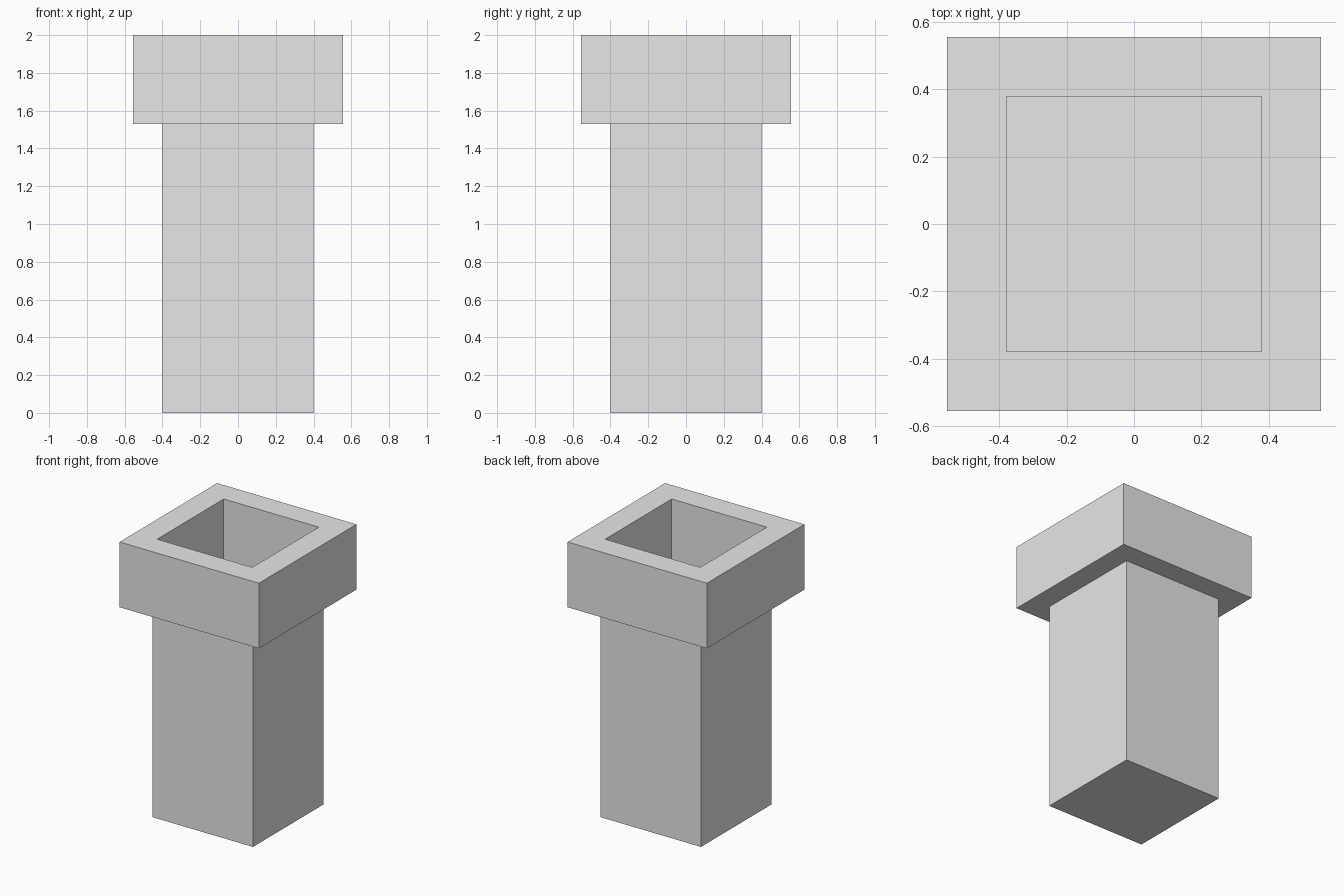
import bpy
import bmesh

old = bpy.data.objects.get("Cube")
if old:
    bpy.data.objects.remove(old, do_unlink=True)

SHAFT, RIM, BORE = 0.4, 0.555, 0.379    # half widths
TOP, COLLAR, FLOOR = 2.0, 1.53, 0.06    # heights

grey = bpy.data.materials.new("light grey")
grey.use_nodes = True
colour = (0.8, 0.8, 0.8, 1)
grey.diffuse_color = colour
grey.node_tree.nodes["Principled BSDF"].inputs["Base Color"].default_value = colour


def square_ring(bm, half, z):
    corners = ((-1, -1), (1, -1), (1, 1), (-1, 1))
    return [bm.verts.new((x * half, y * half, z)) for x, y in corners]


# Square pipe: outer shaft, overhanging collar, rim and hollow bore
bm = bmesh.new()
profile = [(SHAFT, 0), (SHAFT, COLLAR), (RIM, COLLAR),
           (RIM, TOP), (BORE, TOP), (BORE, FLOOR)]
rings = [square_ring(bm, half, z) for half, z in profile]
for low, high in zip(rings, rings[1:]):
    for i in range(4):
        j = (i + 1) % 4
        bm.faces.new((low[i], low[j], high[j], high[i]))

# Closed underside and bore floor
bm.faces.new(rings[0][::-1])
bm.faces.new(rings[-1])
bmesh.ops.recalc_face_normals(bm, faces=bm.faces)

mesh = bpy.data.meshes.new("square_pipe")
bm.to_mesh(mesh)
bm.free()
mesh.materials.append(grey)
pipe = bpy.data.objects.new("square_pipe", mesh)
bpy.context.collection.objects.link(pipe)
